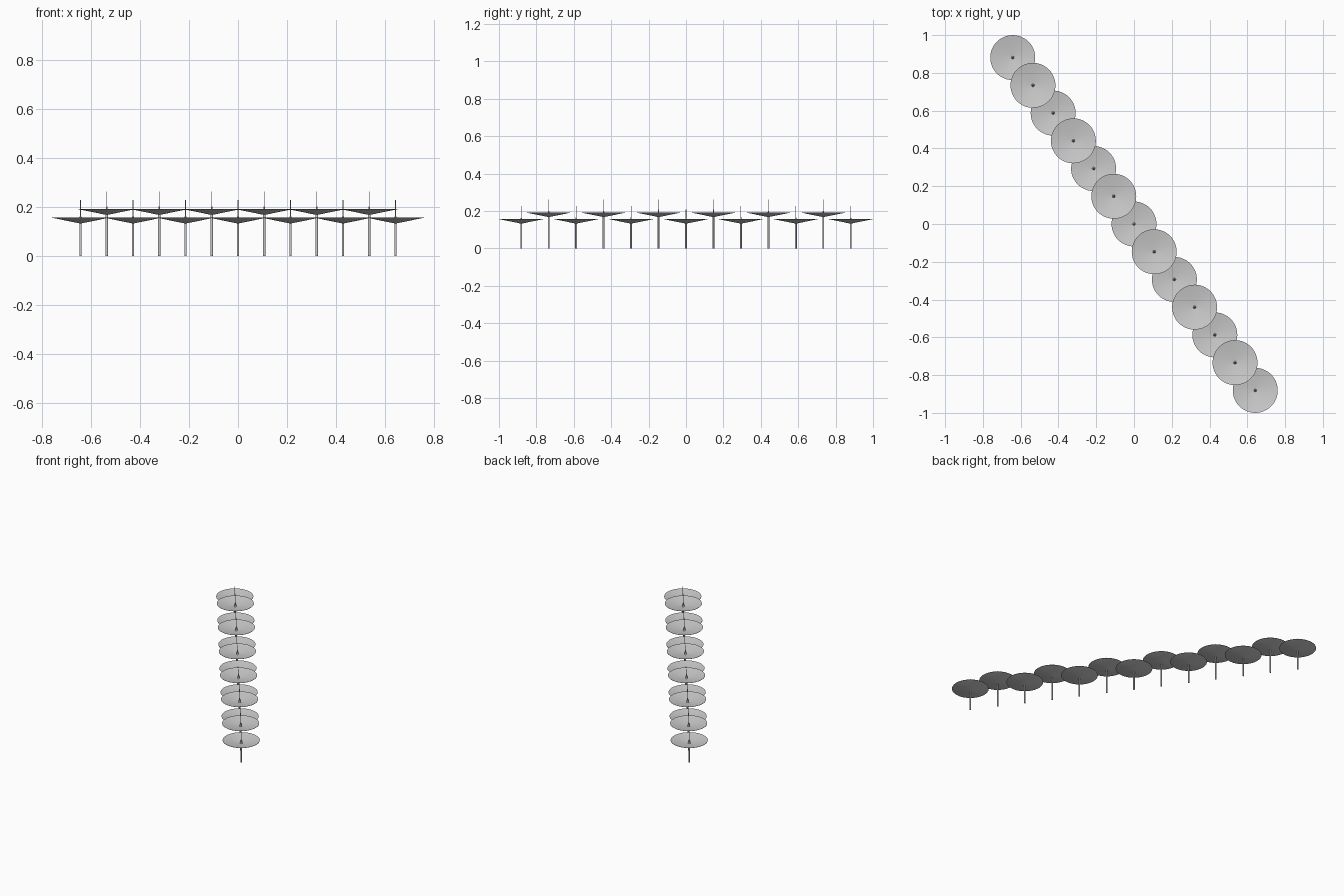
import bpy, bmesh, math

if "Cube" in bpy.data.objects:
    bpy.data.objects.remove(bpy.data.objects["Cube"])

SEG = 48


def lathe(name, profile, loc, seg=SEG):
    """Revolve an (r, z) profile around the vertical axis at loc."""
    bm = bmesh.new()
    verts = [bm.verts.new((r, 0, z)) for r, z in profile]
    edges = [bm.edges.new(p) for p in zip(verts, verts[1:])]
    bmesh.ops.spin(bm, geom=verts + edges, cent=(0, 0, 0), axis=(0, 0, 1),
                   angle=math.tau, steps=seg, use_merge=False)
    bmesh.ops.remove_doubles(bm, verts=bm.verts[:], dist=1e-5)
    bmesh.ops.recalc_face_normals(bm, faces=bm.faces[:])
    mesh = bpy.data.meshes.new(name)
    bm.to_mesh(mesh)
    bm.free()
    obj = bpy.data.objects.new(name, mesh)
    obj.location = loc
    bpy.context.collection.objects.link(obj)
    bpy.ops.object.select_all(action='DESELECT')
    obj.select_set(True)
    bpy.context.view_layer.objects.active = obj
    bpy.ops.object.shade_smooth_by_angle(angle=math.radians(30))
    return obj


R, DEPTH = 0.119, 0.024

# Diagonal row of thirteen upturned canopies, alternating low and high
for i in range(-6, 7):
    x, y = 0.107 * i, -0.1468 * i
    rim = 0.192 if i % 2 else 0.157
    hub = rim - DEPTH
    # Post from the ground to the hub
    lathe("post", [(0, 0), (0.005, 0), (0.005, hub + 0.002), (0, hub + 0.002)],
          (x, y, 0), 16)
    # Thin inverted cone canopy
    lathe("canopy", [(0, -DEPTH), (0.006, -DEPTH), (R, -0.001), (R, 0),
                     (0.006, -DEPTH + 0.002), (0, -DEPTH + 0.002)], (x, y, rim))
    # Tapered collar with a slim spike on top
    lathe("spike", [(0, 0), (0.008, 0), (0.0016, 0.034), (0.0012, 0.093), (0, 0.093)],
          (x, y, hub + 0.001), 16)
